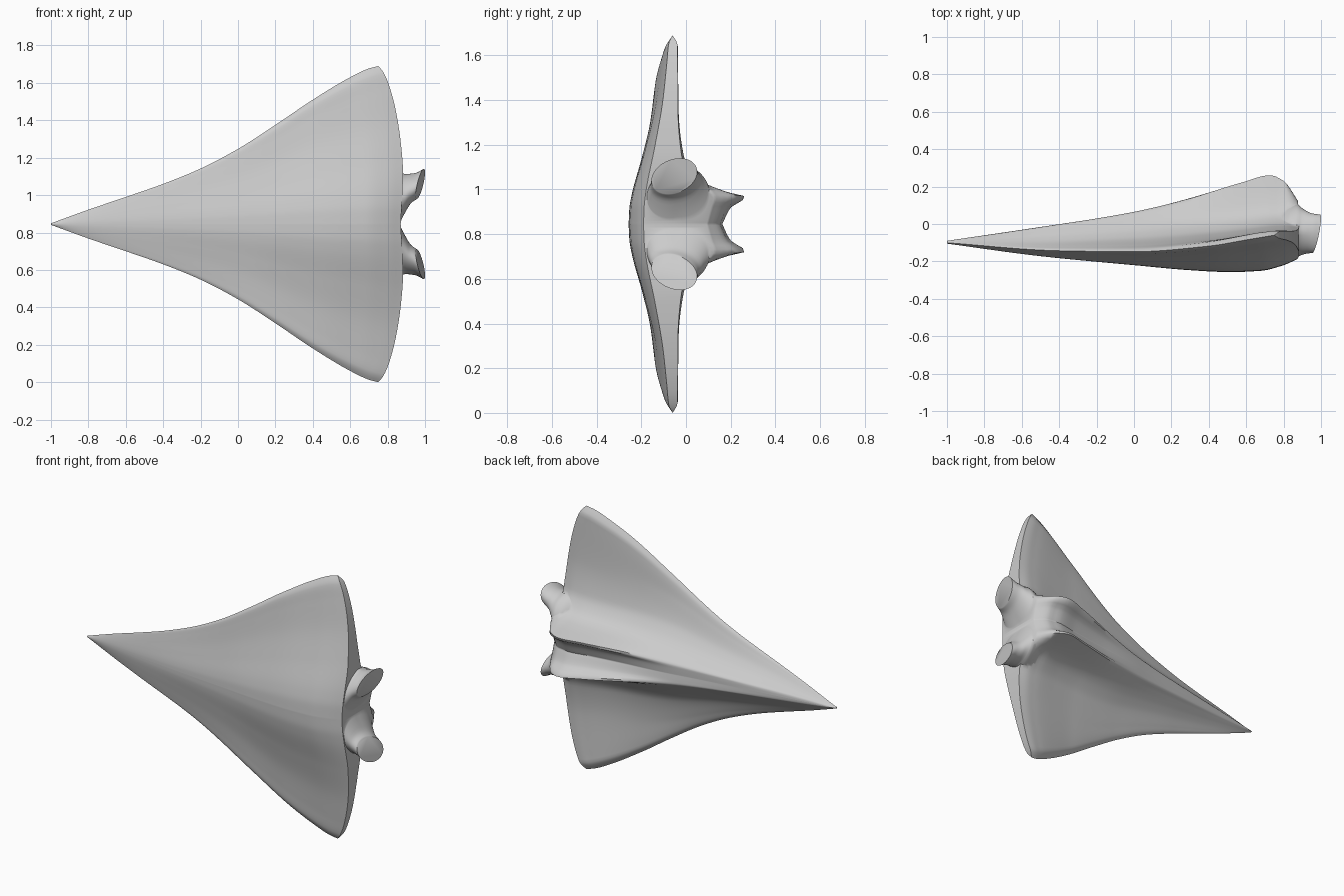
import bpy, bmesh, math

if "Cube" in bpy.data.objects:
    bpy.data.objects.remove(bpy.data.objects["Cube"])

MID = 0.845  # height of the symmetry plane


def interp(xs, ys, x):
    """Monotone cubic interpolation through (xs, ys)."""
    n = len(xs)
    d = [(ys[i + 1] - ys[i]) / (xs[i + 1] - xs[i]) for i in range(n - 1)]

    def slope(i):
        if i == 0:
            return d[0]
        if i == n - 1:
            return d[-1]
        a, b = d[i - 1], d[i]
        return 0 if a * b <= 0 else 2 * a * b / (a + b)

    i = 0
    while i < n - 2 and x > xs[i + 1]:
        i += 1
    h = xs[i + 1] - xs[i]
    t = (x - xs[i]) / h
    return ((2*t**3 - 3*t*t + 1) * ys[i] + (t**3 - 2*t*t + t) * h * slope(i)
            + (3*t*t - 2*t**3) * ys[i + 1] + (t**3 - t*t) * h * slope(i + 1))


def curve(*pts):
    xs, ys = zip(*pts)
    return lambda x: interp(xs, ys, x)


def finish(name, bm):
    bmesh.ops.recalc_face_normals(bm, faces=bm.faces)
    me = bpy.data.meshes.new(name)
    bm.to_mesh(me)
    bm.free()
    ob = bpy.data.objects.new(name, me)
    bpy.context.collection.objects.link(ob)
    return ob


def skin(bm, rings):
    for a, b in zip(rings, rings[1:]):
        for i in range(len(a)):
            j = (i + 1) % len(a)
            bm.faces.new((a[i], a[j], b[j], b[i]))


# Plan and side profiles along the length
span = curve((-1, .004), (-.8, .077), (-.6, .145), (-.4, .215), (-.2, .297), (0, .402),
             (.2, .53), (.4, .665), (.6, .785), (.7, .832), (.75, .845))
trail = curve((0, .87), (.28, .882), (.42, .872), (.6, .845), (.75, .805), (.82, .772), (.845, .75))
edge = curve((-1, -.1), (-.4, -.143), (0, -.148), (.4, -.118), (.6, -.085), (.75, -.06))
belly = curve((-1, -.105), (-.5, -.172), (0, -.22), (.3, -.247), (.5, -.257), (.62, -.25), (.7, -.222), (.75, -.19))
ridge = curve((-1, -.09), (-.5, -.015), (0, .065), (.3, .14), (.55, .23), (.65, .265), (.7, .235), (.75, .125))

# Upper half-sections (span fraction, height fraction) at four stations
ST = (-1, 0, .67, .75)
NOSE = ((0, 1), (.1, .98), (.2, .93), (.3, .84), (.4, .73), (.5, .61), (.7, .38), (.88, .17), (.96, .07), (1, 0))
WAIST = ((0, .98), (.09, .995), (.14, 1), (.22, .84), (.3, .66), (.4, .48), (.55, .3), (.8, .15), (.95, .07), (1, 0))
TAIL = ((0, .70), (.09, .81), (.15, 1), (.178, .74), (.21, .47), (.26, .32), (.36, .19), (.6, .11), (.95, .09), (1, 0))
END = ((0, .82), (.09, .93), (.14, 1), (.19, .86), (.23, .6), (.28, .38), (.36, .22), (.6, .13), (.95, .12), (1, 0))
LOW = curve((0, 1), (.09, .98), (.18, .91), (.42, .6), (.65, .34), (.85, .2), (.96, .13), (1, 0))


def half_section(s):
    pts = [[interp(ST, [c[k] for c in p], s) for k in (0, 1)]
           for p in zip(NOSE, WAIST, TAIL, END)]
    return curve(*pts)


# Delta hull with swept trailing edge
N, M = 44, 70
fr = [1 - (1 - (i / N) ** 1.4) ** 1.25 for i in range(N + 1)]
vs = [-v for v in reversed(fr[1:])] + fr
bm = bmesh.new()
rings = []
for k in range(M + 1):
    s = -1 + 1.75 * (1 - (1 - k / M) ** 1.35)
    w, e, b, r = span(s), edge(s), belly(s), ridge(s)
    up = half_section(s)
    sweep = max(0, (s - .3) / .45) ** 2
    mix = max(0, min(1, (s + 1) / 1.2))

    def point(v, y):
        x = s + sweep * (trail(abs(v) * .845) - .75)
        return bm.verts.new((x, y, MID + v * w))

    upper = [point(v, e + (r - e) * up(abs(v))) for v in vs]
    lower = [point(v, e + (b - e) * (mix * LOW(abs(v)) + (1 - mix) * (1 - v * v)))
             for v in vs[1:-1]]
    rings.append(upper + lower[::-1])
skin(bm, rings)
bm.faces.new(rings[0])
last, L = rings[-1], len(vs)
low = [last[0]] + last[L:][::-1] + [last[L - 1]]
for i in range(L - 1):
    quad = []
    for v in (last[i], last[i + 1], low[i + 1], low[i]):
        if v not in quad:
            quad.append(v)
    bm.faces.new(quad)
hull = finish("delta_hull", bm)

# Flared exhaust nozzles: inner z, outer z, low y, high y along x
NX = (.70, .78, .84, .87, .90, .95, 1.0)
NZI = (.04, .0, -.03, .0, .05, .112, .135)
NZO = (.22, .27, .288, .282, .27, .273, .295)
NYL = (-.16, -.19, -.19, -.183, -.17, -.158, -.155)
NYH = (.0, .07, .115, .11, .085, .058, .05)
LEAN = (.6, .6, .5, .35, .2, .05, 0)  # upper half leans inward near the hull


def nozzle(side):
    bm = bmesh.new()
    rings = []
    for k in range(25):
        x = .70 + .30 * k / 24
        zi, zo, yl, yh, lean = (interp(NX, t, x) for t in (NZI, NZO, NYL, NYH, LEAN))
        ring = []
        for i in range(48):
            a = math.tau * i / 48
            y = (yl + yh) / 2 + (yh - yl) / 2 * math.cos(a)
            z = (zi + zo) / 2 + (zo - zi) / 2 * math.sin(a + .25)
            z -= lean * max(0, y + .04)
            tilt = .05 * (.5 - .5 * math.cos(a - .6)) * (k / 24) ** 3
            ring.append(bm.verts.new((x - tilt, y, MID + side * z)))
        rings.append(ring)
    skin(bm, rings)
    bm.faces.new(rings[0])
    bm.faces.new(rings[-1])
    return finish("nozzle", bm)


# Merge the nozzles into the hull
bpy.context.view_layer.objects.active = hull
hull.select_set(True)
for side in (1, -1):
    tube = nozzle(side)
    mod = hull.modifiers.new("union", 'BOOLEAN')
    mod.operation, mod.solver, mod.object = 'UNION', 'EXACT', tube
    bpy.ops.object.modifier_apply(modifier=mod.name)
    bpy.data.objects.remove(tube)
bpy.ops.object.shade_smooth_by_angle(angle=math.radians(50))
